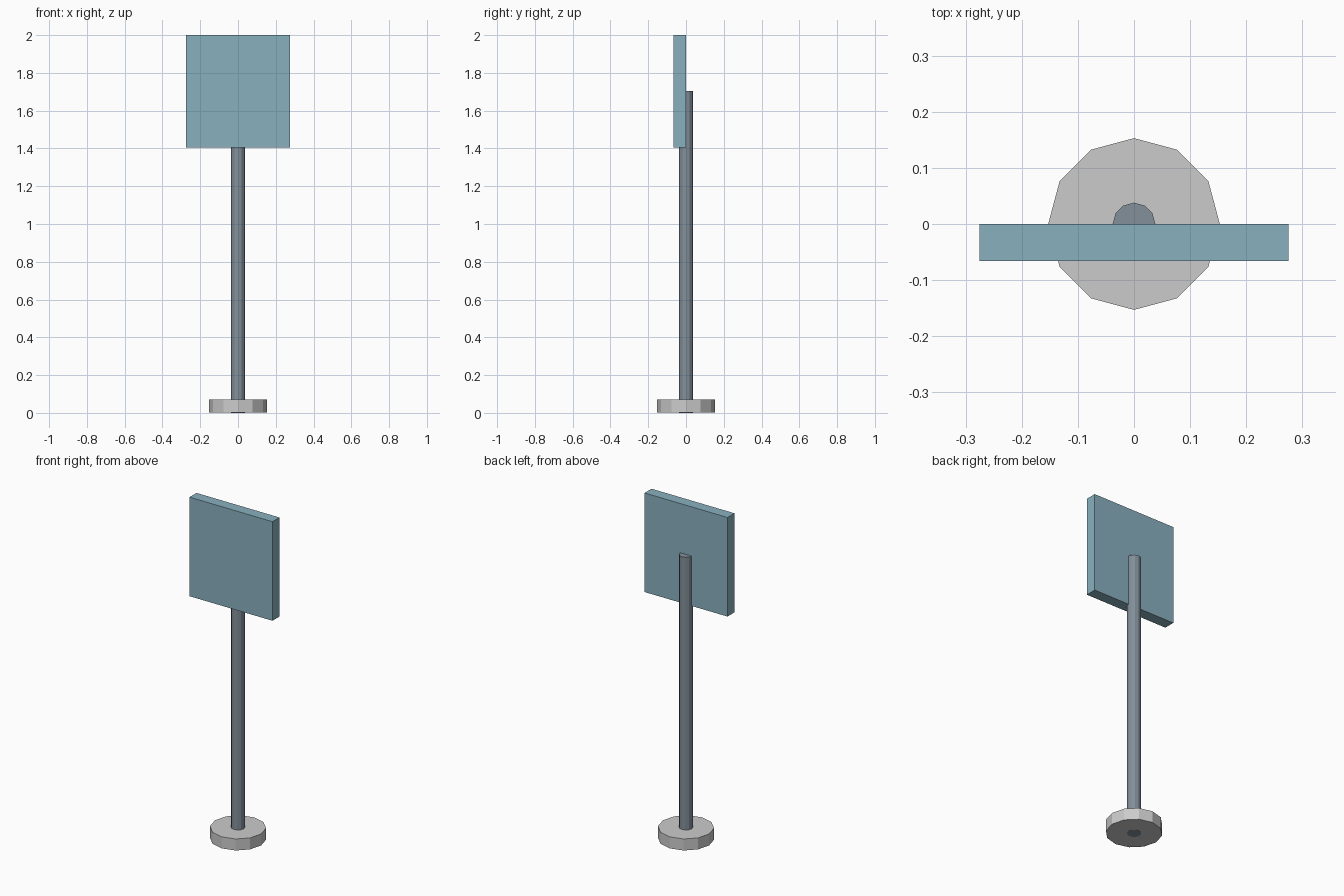
import bpy
import math

if "Cube" in bpy.data.objects:
    bpy.data.objects.remove(bpy.data.objects["Cube"])


def material(name, rgb):
    m = bpy.data.materials.new(name)
    m.diffuse_color = (*rgb, 1)
    m.use_nodes = True
    m.node_tree.nodes["Principled BSDF"].inputs["Base Color"].default_value = m.diffuse_color
    return m


def cylinder(name, radius, z0, z1, mat):
    # 12 sides with corners on the x and y axes
    bpy.ops.mesh.primitive_cylinder_add(vertices=12, radius=radius, depth=z1 - z0,
                                        location=(0, 0, (z0 + z1) / 2))
    ob = bpy.context.object
    ob.name = name
    ob.data.materials.append(mat)
    return ob


def box(name, lo, hi, mat):
    bpy.ops.mesh.primitive_cube_add(size=1, location=[(a + b) / 2 for a, b in zip(lo, hi)])
    ob = bpy.context.object
    ob.name = name
    ob.scale = [b - a for a, b in zip(lo, hi)]
    bpy.ops.object.transform_apply(location=False, rotation=False, scale=True)
    ob.data.materials.append(mat)
    return ob


light_grey = material("light grey", (0.60, 0.60, 0.60))
steel_grey = material("steel grey", (0.225, 0.278, 0.322))
pale_blue = material("pale blue", (0.25, 0.44, 0.52))

# Round foot, a hair above the ground so the pole end shows underneath
cylinder("base", 0.153, 0.001, 0.07, light_grey)
# Upright pole, half sunk into the panel
cylinder("pole", 0.038, 0.0, 1.705, steel_grey)
# Sign board in front of the pole
box("sign_panel", (-0.275, -0.066, 1.406), (0.275, 0.0, 2.0), pale_blue)
